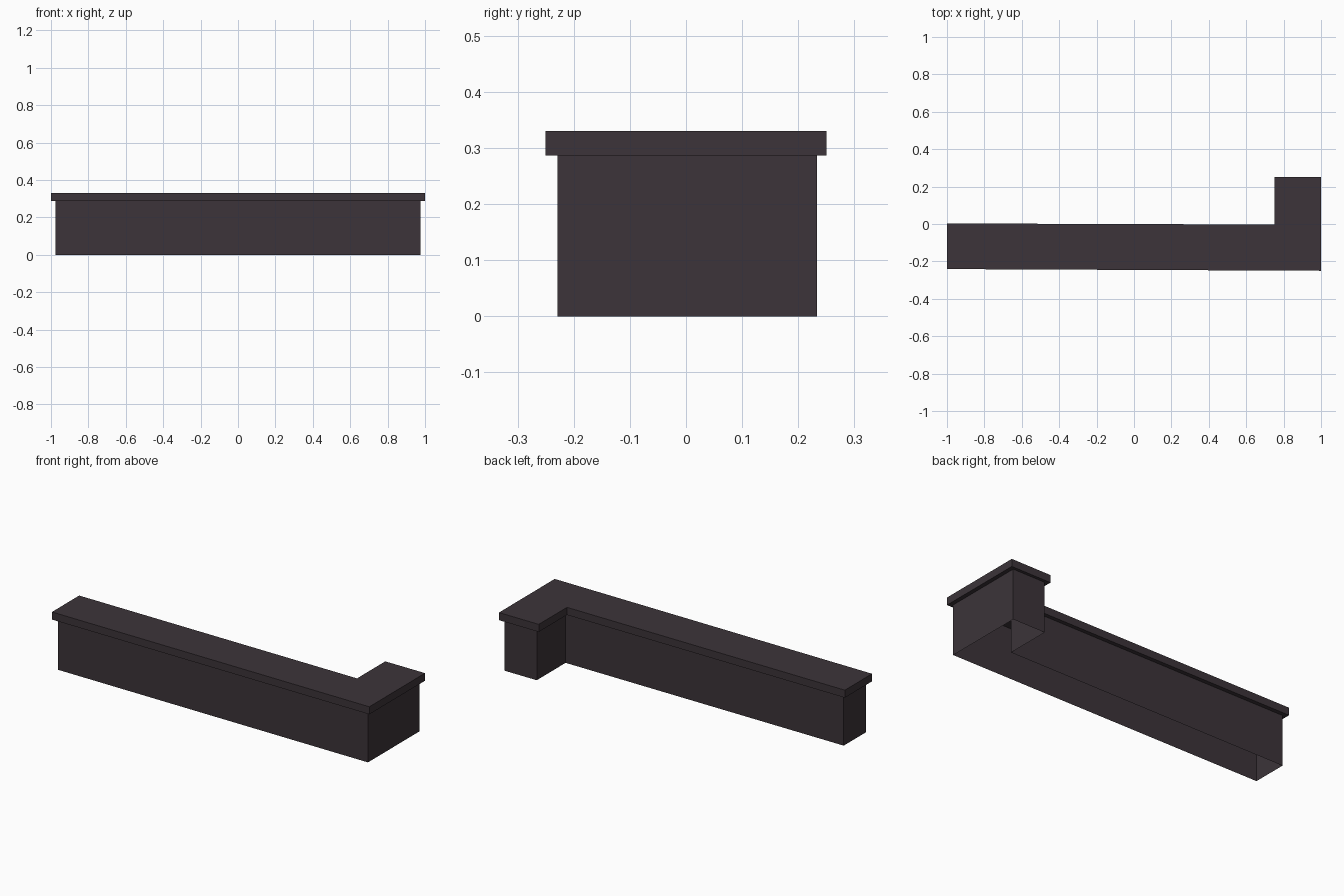
import bpy, bmesh

if "Cube" in bpy.data.objects:
    bpy.data.objects.remove(bpy.data.objects["Cube"])

mat = bpy.data.materials.new("dark charcoal")
mat.diffuse_color = (0.045, 0.034, 0.041, 1)
mat.use_nodes = True
mat.node_tree.nodes["Principled BSDF"].inputs["Base Color"].default_value = mat.diffuse_color


def l_prism(name, outline, z0, z1, open_bottom=False):
    """Extrude an outline upward; optionally leave it open underneath."""
    bm = bmesh.new()
    base = bm.faces.new([bm.verts.new((x, y, z0)) for x, y in outline])
    top = bmesh.ops.extrude_face_region(bm, geom=[base], use_keep_orig=True)
    verts = [v for v in top["geom"] if isinstance(v, bmesh.types.BMVert)]
    bmesh.ops.translate(bm, verts=verts, vec=(0, 0, z1 - z0))
    bmesh.ops.recalc_face_normals(bm, faces=bm.faces)
    if open_bottom:
        bm.normal_update()
        down = [f for f in bm.faces if f.normal.z < -0.9]
        bmesh.ops.delete(bm, geom=down, context='FACES_ONLY')
    me = bpy.data.meshes.new(name)
    bm.to_mesh(me)
    bm.free()
    me.materials.append(mat)
    ob = bpy.data.objects.new(name, me)
    bpy.context.collection.objects.link(ob)
    return ob


# Hollow counter body, open underneath
l_prism("counter_body",
        [(-0.977, -0.22), (0.977, -0.229), (0.977, 0.2335),
         (0.774, 0.2335), (0.774, -0.025), (-0.977, -0.02)],
        0.0, 0.287, open_bottom=True)

# Overhanging counter top
l_prism("counter_top",
        [(-1, -0.241), (1, -0.25), (1, 0.25),
         (0.75, 0.25), (0.75, -0.003), (-1, 0.003)],
        0.287, 0.33)
